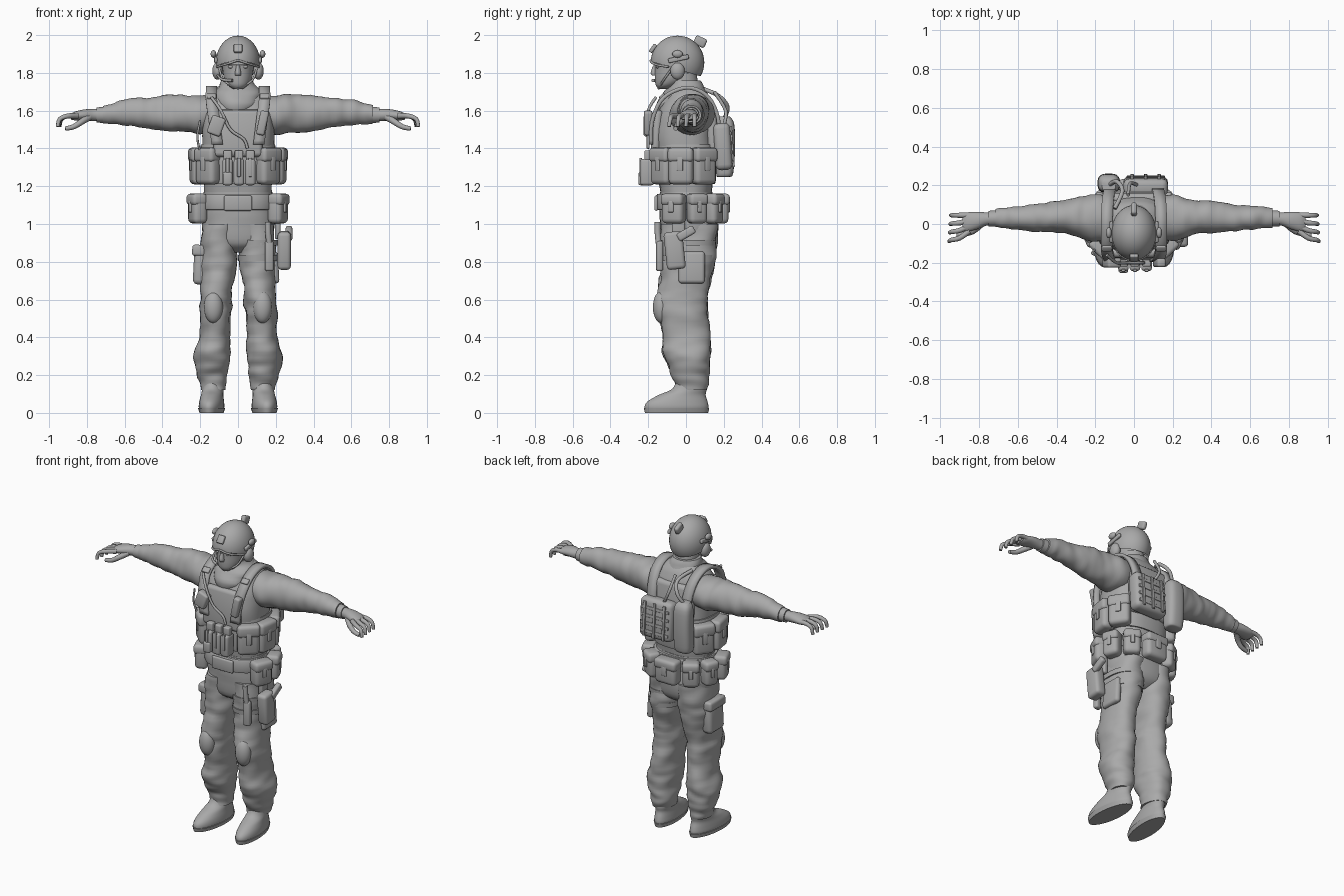
import bpy, bmesh
from math import sin, cos, pi, radians, copysign, atan2
from mathutils import Vector, Matrix, noise

default = bpy.data.objects.get("Cube")
if default:
    bpy.data.objects.remove(default, do_unlink=True)

grey = bpy.data.materials.new("plain grey")
grey.use_nodes = True
grey.diffuse_color = (.4, .4, .4, 1)
grey.node_tree.nodes["Principled BSDF"].inputs["Base Color"].default_value = (.4, .4, .4, 1)


# ---- helpers ----
def finish(name, bm):
    bmesh.ops.recalc_face_normals(bm, faces=bm.faces)
    for face in bm.faces:
        face.smooth = True
    mesh = bpy.data.meshes.new(name)
    bm.to_mesh(mesh)
    bm.free()
    mesh.set_sharp_from_angle(angle=radians(50))
    mesh.materials.append(grey)
    obj = bpy.data.objects.new(name, mesh)
    bpy.context.scene.collection.objects.link(obj)
    return obj


def smooth(points, steps=4):
    """Catmull-Rom interpolation of a list of tuples."""
    result, last = [], len(points) - 1
    for i in range(last):
        p, q, r, s = (Vector(points[min(max(k, 0), last)]) for k in range(i - 1, i + 3))
        for j in range(steps):
            t = j / steps
            result.append(q + (r - p) * (t / 2) + (p * 2 - q * 5 + r * 4 - s) * (t * t / 2)
                          + (q * 3 - p - r * 3 + s) * (t ** 3 / 2))
    return result + [Vector(points[last])]


def loft(name, rings, along="z", power=1, wrinkle=0, steps=4, sides=32):
    """Skin of superellipse rings (x, y, z, radius, radius) with cloth folds."""
    bm = bmesh.new()
    loops = []
    for x, y, z, a, b in smooth(rings, steps):
        loop = []
        for i in range(sides):
            c, s = cos(2 * pi * i / sides), sin(2 * pi * i / sides)
            u, v = a * copysign(abs(c) ** power, c), b * copysign(abs(s) ** power, s)
            out = Vector((u, v, 0)) if along == "z" else Vector((0, u, v))
            centre = Vector((x, y, z))
            place = centre + out
            stretch = Vector((9, 9, 22)) if along == "z" else Vector((22, 9, 9))
            fold = noise.noise(place * stretch) + noise.noise(place * 8)
            loop.append(bm.verts.new(place + out.normalized() * fold * wrinkle))
        loops.append(loop)
    for low, high in zip(loops, loops[1:]):
        for i in range(sides):
            j = (i + 1) % sides
            bm.faces.new((low[i], low[j], high[j], high[i]))
    bm.faces.new(loops[0])
    bm.faces.new(loops[-1])
    return finish(name, bm)


def box(name, place, size, turn=(0, 0, 0), round_by=.012):
    bm = bmesh.new()
    bmesh.ops.create_cube(bm, size=1)
    bmesh.ops.scale(bm, vec=size, verts=bm.verts)
    bmesh.ops.bevel(bm, geom=bm.edges[:], offset=min(round_by, min(size) * .45),
                    segments=3, profile=.5, affect="EDGES")
    obj = finish(name, bm)
    obj.location = place
    obj.rotation_euler = [radians(a) for a in turn]
    return obj


def ball(name, place, size, cut=None):
    bm = bmesh.new()
    bmesh.ops.create_uvsphere(bm, u_segments=36, v_segments=24, radius=1)
    bmesh.ops.transform(bm, matrix=Matrix.Translation(place) @ Matrix.Diagonal((*size, 1)), verts=bm.verts)
    if cut:
        bmesh.ops.bisect_plane(bm, geom=bm.verts[:] + bm.edges[:] + bm.faces[:],
                               plane_co=cut[0], plane_no=cut[1], clear_inner=True)
    return finish(name, bm)


def tube(name, points, radius, tip=1):
    curve = bpy.data.curves.new(name, "CURVE")
    curve.dimensions, curve.bevel_depth, curve.use_fill_caps = "3D", radius, True
    path = smooth(points)
    line = curve.splines.new("POLY")
    line.points.add(len(path) - 1)
    for i, (point, co) in enumerate(zip(line.points, path)):
        point.co = (*co, 1)
        point.radius = 1 + (tip - 1) * i / (len(path) - 1)
    line.use_smooth = True
    curve.materials.append(grey)
    obj = bpy.data.objects.new(name, curve)
    bpy.context.scene.collection.objects.link(obj)
    return obj


def ribbon(name, points, width, thick=.012):
    bm = bmesh.new()
    rows = [[bm.verts.new(p + Vector((side * width / 2, 0, 0))) for side in (-1, 1)] for p in smooth(points)]
    for (a, b), (c, d) in zip(rows, rows[1:]):
        bm.faces.new((a, b, d, c))
    obj = finish(name, bm)
    solid = obj.modifiers.new("thickness", "SOLIDIFY")
    solid.thickness, solid.offset = thick, 0
    return obj


def pouch(name, angle, reach, z, size):
    """Flap pouch set on the body's oval, facing outwards."""
    a = radians(angle)
    place = Vector((reach[0] * cos(a), reach[1] * sin(a), z))
    out = Vector((cos(a) / reach[0], sin(a) / reach[1], 0)).normalized()
    yaw = atan2(out.y, out.x) * 180 / pi + 90
    width, depth, height = size
    up = Vector((0, 0, height))
    box(name, place, size, (0, 0, yaw), .025)
    box(name + "_flap", place + up * .32 + out * .005, (width * 1.05, depth * 1.05, height * .4), (0, 0, yaw), .02)
    box(name + "_tab", place + out * depth * .52 + up * .08, (width * .25, .012, height * .4), (0, 0, yaw), .005)


# ---- clothed body ----
loft("trouser_seat", [(0, .015, .85, .07, .08), (0, .015, .9, .17, .14), (0, .015, 1, .195, .15),
                      (0, .005, 1.1, .185, .145), (0, 0, 1.17, .18, .14)], power=.85, wrinkle=.004)
loft("jacket_torso", [(0, 0, 1.1, .17, .13), (0, 0, 1.2, .18, .14), (0, -.005, 1.35, .19, .155),
                      (0, -.01, 1.5, .19, .16), (0, 0, 1.6, .185, .145), (0, .01, 1.67, .16, .115),
                      (0, .01, 1.71, .12, .09), (0, 0, 1.74, .08, .07)], power=.8, wrinkle=.004)
loft("scarf", [(0, -.02, 1.58, .09, .12), (0, -.02, 1.63, .12, .135), (0, -.01, 1.69, .125, .115),
               (0, 0, 1.73, .1, .095), (0, 0, 1.76, .085, .08)], wrinkle=.01)

for s, side in ((1, "left"), (-1, "right")):
    loft(side + "_trouser_leg", [(s * x, y, z, a, b) for x, y, z, a, b in (
        (.13, .03, .12, .06, .08), (.135, .03, .17, .075, .09), (.14, .015, .24, .085, .11),
        (.135, .005, .32, .092, .125), (.125, 0, .42, .08, .125), (.12, -.02, .55, .085, .132),
        (.115, -.015, .65, .085, .135), (.105, .01, .78, .098, .14), (.1, .015, .88, .1, .15),
        (.09, .015, 1, .1, .15))], power=.9, wrinkle=.011, steps=6)
    ball(side + "_knee_pad", (s * .13, -.13, .56), (.05, .045, .085))
    # boots
    boot = loft(side + "_boot", [(0, 0, 0, .058, .16), (0, 0, .03, .066, .17), (0, .005, .06, .064, .16),
                                 (0, .03, .095, .058, .125), (0, .07, .13, .056, .09), (0, .08, .2, .055, .075)])
    sole = loft(side + "_boot_sole", [(0, 0, 0, .062, .168), (0, 0, .025, .07, .174)], steps=1)
    for part in (boot, sole):
        part.location = (s * .14, -.05, 0)
        part.rotation_euler.z = s * .1
    # sleeves and hands
    loft(side + "_sleeve", [(s * x, y, z, a, b) for x, y, z, a, b in (
        (.08, .03, 1.59, .1, .09), (.2, .03, 1.58, .12, .105), (.3, .035, 1.585, .095, .1),
        (.4, .035, 1.585, .083, .092), (.5, .03, 1.59, .07, .078), (.6, .03, 1.588, .06, .066),
        (.68, .03, 1.583, .055, .056), (.715, .03, 1.58, .05, .05))], "x", wrinkle=.008, steps=6)
    loft(side + "_wrist_cuff", [(s * .69, .03, 1.578, .042, .044), (s * .75, .028, 1.577, .04, .04)], "x", steps=1)
    loft(side + "_palm", [(s * x, y, z, a, b) for x, y, z, a, b in (
        (.7, .028, 1.577, .034, .034), (.76, .026, 1.577, .034, .032), (.81, .018, 1.577, .045, .03),
        (.86, .01, 1.572, .05, .024), (.885, .005, 1.568, .042, .015))], "x")
    for i in range(4):
        y, bend = .045 - .027 * i, .012 * i
        tube(f"{side}_finger", [(s * .85, y, 1.572), (s * .9, y - bend, 1.572),
                                (s * (.935 + bend / 4), y - bend * 1.3, 1.555),
                                (s * (.945 + bend / 4), y - bend * 1.5, 1.515)], .015, .65)
    tube(side + "_thumb", [(s * .79, 0, 1.565), (s * .83, -.035, 1.54), (s * .87, -.05, 1.515),
                           (s * .915, -.055, 1.505)], .019, .6)

# ---- head and helmet ----
loft("neck", [(0, 0, 1.68, .07, .075), (0, -.02, 1.8, .07, .075)], steps=2)
loft("head", [(0, -.115, 1.715, .025, .03), (0, -.1, 1.735, .055, .06), (0, -.075, 1.77, .074, .09),
              (0, -.06, 1.82, .082, .105), (0, -.05, 1.88, .09, .115), (0, -.05, 1.94, .07, .09)])
loft("nose", [(0, -.165, 1.785, .014, .014), (0, -.167, 1.8, .016, .02), (0, -.16, 1.84, .009, .014)])
box("brow", (0, -.155, 1.848), (.12, .025, .014), round_by=.006)
ball("helmet", (0, -.045, 1.855), (.117, .142, .142), ((0, -.19, 1.862), (0, .3, 1)))
box("helmet_front_mount", (0, -.175, 1.93), (.045, .02, .05), (-35, 0, 0), .006)
box("helmet_rear_mount", (0, .075, 1.965), (.03, .065, .05), (-25, 0, 0), .012)
tube("helmet_brim", [(x, -.045 - (.142 ** 2 * max(0, 1 - (x / .117) ** 2)) ** .5, 1.865 - abs(x) * .3)
                     for x in (-.11, -.08, -.04, 0, .04, .08, .11)], .006)
for s, side in ((1, "left"), (-1, "right")):
    ball(side + "_eye", (s * .035, -.148, 1.832), (.018, .012, .009))
    ball(side + "_ear_cup", (s * .108, -.045, 1.81), (.028, .038, .046))
    box(side + "_helmet_rail", (s * .117, -.04, 1.875), (.018, .11, .025), (12, 0, 0), .006)
    ball(side + "_rail_lamp", (s * .13, -.045, 1.9), (.015, .028, .02))
    tube(side + "_chin_strap", [(s * .1, -.07, 1.83), (s * .075, -.12, 1.76), (0, -.145, 1.717)], .006)
tube("microphone_boom", [(-.11, -.07, 1.79), (-.085, -.14, 1.765), (-.03, -.175, 1.76)], .005, 1.8)

# ---- vest ----
loft("vest_band", [(0, 0, 1.215, .188, .15), (0, 0, 1.23, .196, .158), (0, 0, 1.4, .2, .167),
                   (0, 0, 1.42, .192, .16)], power=.8, steps=2)
box("front_plate", (0, -.155, 1.48), (.26, .05, .25), (-4, 0, 0), .03)
box("back_plate", (0, .14, 1.47), (.3, .06, .34), (4, 0, 0), .03)
for s, side in ((1, "left"), (-1, "right")):
    ribbon(side + "_shoulder_strap", [(s * .11, -.185, 1.42), (s * .125, -.18, 1.54), (s * .14, -.135, 1.65),
                                      (s * .14, -.06, 1.705), (s * .14, .03, 1.72), (s * .135, .12, 1.67),
                                      (s * .125, .17, 1.56), (s * .12, .175, 1.42)], .06, .02)
    box(side + "_strap_buckle", (s * .14, -.125, 1.675), (.05, .02, .035), (-50, 0, 0), .006)

for i in range(3):
    x = -.055 + .06 * i
    box("magazine_pouch", (x, -.205, 1.275), (.055, .075, .14), round_by=.015)
    box("magazine", (x, -.2, 1.36), (.045, .04, .06), round_by=.008)
    box("magazine_strap", (x, -.24, 1.3), (.02, .014, .1), round_by=.004)
box("small_tool_pouch", (-.055, -.235, 1.24), (.05, .035, .07))
for angle in (-42, -8, 30, 150, 188, 222):
    pouch("vest_pouch", angle, (.215, .185), 1.305, (.13, .075, .19))
box("chest_radio", (-.115, -.2, 1.52), (.075, .05, .1), (0, 20, 0))
box("chest_light", (.13, -.2, 1.535), (.045, .045, .13), (0, 12, 0))
tube("radio_cable", [(-.14, -.16, 1.67), (-.09, -.2, 1.6), (-.04, -.2, 1.5), (.03, -.2, 1.45), (.05, -.2, 1.4)], .008)
tube("radio_aerial", [(-.2, -.13, 1.38), (-.215, -.15, 1.46), (-.2, -.16, 1.55)], .006)

# ---- back gear ----
box("back_pack", (.06, .195, 1.41), (.23, .09, .25), (4, 0, 0), .03)
for i in range(4):
    box("pack_webbing", (.06, .242 - i * .003, 1.33 + .05 * i), (.2, .014, .02), (4, 0, 0), .004)
for i in range(3):
    box("pack_strap", (-.01 + .07 * i, .245, 1.41), (.018, .012, .22), (4, 0, 0), .004)
loft("bottle_pouch", [(-.13, .2, 1.25, .04, .035), (-.13, .205, 1.27, .055, .045), (-.13, .21, 1.4, .058, .05),
                      (-.13, .21, 1.53, .055, .045), (-.13, .2, 1.57, .035, .03)], power=.7)
tube("bottle_hose", [(-.13, .2, 1.55), (-.09, .22, 1.62), (-.06, .17, 1.68), (-.1, .08, 1.72)], .011)
tube("pack_cable", [(.02, .2, 1.52), (-.02, .21, 1.6), (-.03, .15, 1.7)], .009)

# ---- belt and thigh gear ----
loft("belt", [(0, 0, 1.075, .192, .152), (0, 0, 1.085, .198, .158), (0, 0, 1.15, .195, .156),
              (0, 0, 1.16, .186, .148)], power=.8, steps=2)
box("belt_front_panel", (0, -.158, 1.11), (.15, .02, .08))
for angle, width in ((-20, .12), (18, .1), (52, .1), (90, .15), (128, .1), (160, .09), (198, .11)):
    pouch("belt_pouch", angle, (.225, .185), 1.08, (width, .08, .155))
box("holster", (.245, -.06, .86), (.07, .1, .2), (6, 0, 0), .02)
box("holster_hanger", (.21, -.04, .99), (.03, .07, .14), round_by=.01)
box("pistol_grip", (.27, 0, .95), (.035, .1, .045), (30, 0, 0), .012)
for z in (.82, .9):
    loft("thigh_strap", [(.105, .01, z - .015, .104, .147), (.105, .01, z + .015, .106, .15)], power=.9, steps=1)
box("knife_sheath", (.165, -.14, .83), (.045, .035, .16), (0, 0, 10))
tube("knife_handle", [(.165, -.145, .9), (.16, -.15, .95), (.158, -.15, 1.01)], .016)
box("right_thigh_pocket", (-.2, .01, .78), (.07, .15, .2), (0, 3, 0), .025)
box("right_pocket_flap", (-.205, .01, .86), (.075, .16, .06), (0, 3, 0), .015)
box("left_thigh_pocket", (.195, .03, .77), (.04, .14, .17), (0, -3, 0), .018)
